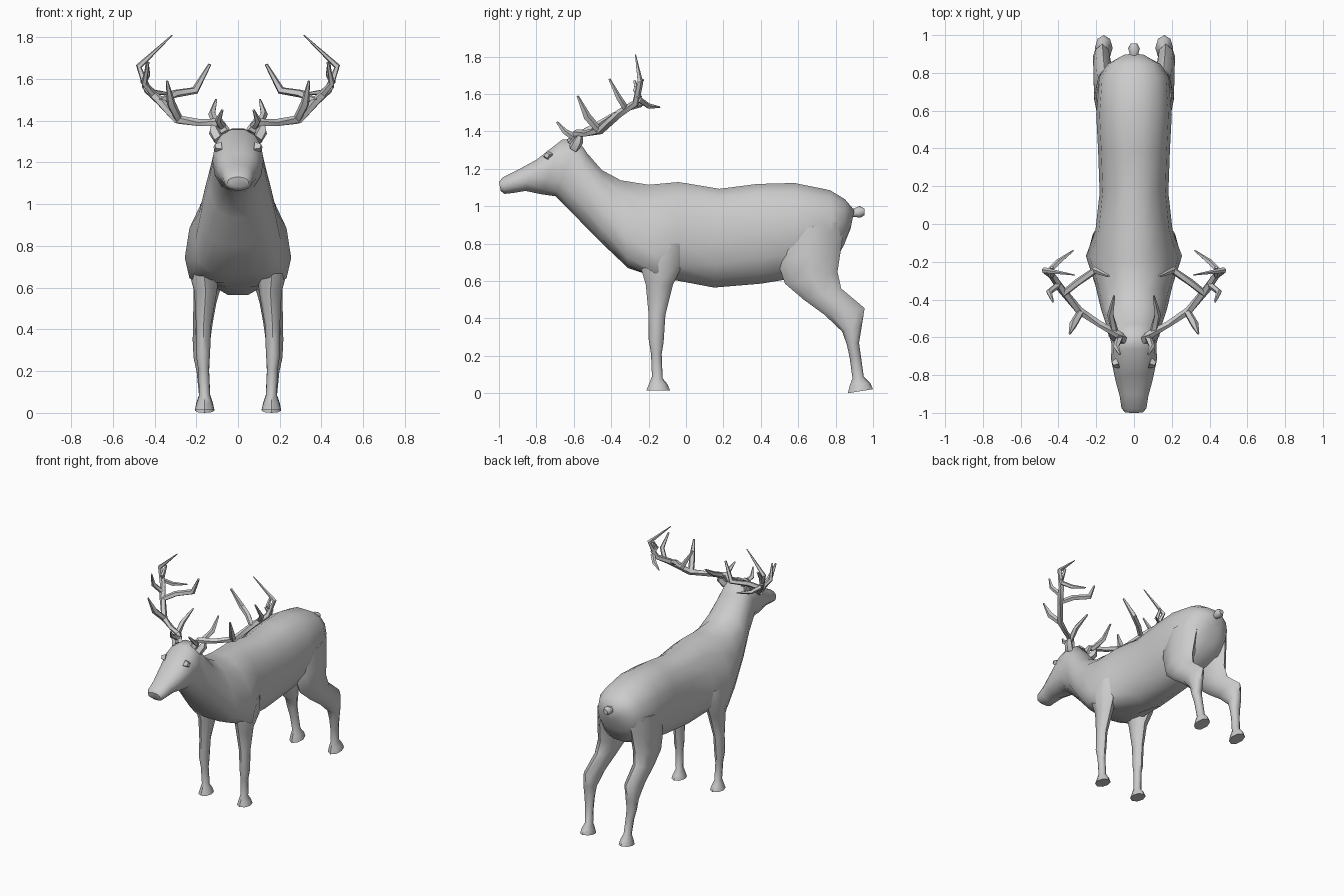
import bpy, bmesh, math
from mathutils import Vector

coat = bpy.data.materials.new("grey_coat")
coat.diffuse_color = (0.6, 0.6, 0.6, 1)


def finish(name, bm, angle=50):
    bmesh.ops.recalc_face_normals(bm, faces=bm.faces)
    me = bpy.data.meshes.new(name)
    bm.to_mesh(me)
    bm.free()
    ob = bpy.data.objects.new(name, me)
    bpy.context.collection.objects.link(ob)
    me.materials.append(coat)
    bpy.ops.object.select_all(action='DESELECT')
    ob.select_set(True)
    bpy.context.view_layer.objects.active = ob
    bpy.ops.object.shade_smooth_by_angle(angle=math.radians(angle))
    return ob


def skin(bm, rings):
    rings = [[bm.verts.new(p) for p in r] for r in rings]
    n = len(rings[0])
    for a, b in zip(rings, rings[1:]):
        for i in range(n):
            j = (i + 1) % n
            bm.faces.new((a[i], a[j], b[j], b[i]))
    bm.faces.new(rings[0])
    bm.faces.new(rings[-1])


def loft(name, sections, n, power=1.0, angle=50):
    """Sections: (y, z) of one rim end, (y, z) of the other, centre x, half width, skew."""
    bm = bmesh.new()
    rings = []
    for y1, z1, y2, z2, cx, w, skew in sections:
        ring = []
        for i in range(n):
            a = 2 * math.pi * i / n
            c, s = math.cos(a), math.sin(a)
            c = math.copysign(abs(c) ** power, c)
            s = math.copysign(abs(s) ** power, s)
            t = 0.5 + 0.5 * (s - skew * c * c)
            ring.append((cx + w * c, y2 + (y1 - y2) * t, z2 + (z1 - z2) * t))
        rings.append(ring)
    skin(bm, rings)
    return finish(name, bm, angle)


def rod(name, points, radii, n=5):
    bm = bmesh.new()
    pts = [Vector(p) for p in points]
    rings = []
    for i, p in enumerate(pts):
        d = (pts[min(i + 1, len(pts) - 1)] - pts[max(i - 1, 0)]).normalized()
        u = d.cross(Vector((0.3, 1, 0.2))).normalized()
        v = d.cross(u)
        rings.append([p + radii[i] * (u * math.cos(k * 2 * math.pi / n) + v * math.sin(k * 2 * math.pi / n))
                      for k in range(n)])
    skin(bm, rings)
    return finish(name, bm)


def mirror(ob):
    ob.modifiers.new("mirror", 'MIRROR')


# Torso, neck and head in one skin
loft("body", [
    (0.90, 0.98, 0.88, 0.88, 0, 0.06, 0),
    (0.85, 1.04, 0.845, 0.79, 0, 0.14, 0),
    (0.77, 1.09, 0.79, 0.69, 0, 0.185, 0),
    (0.58, 1.13, 0.58, 0.61, 0, 0.20, 0),
    (0.38, 1.125, 0.40, 0.58, 0, 0.19, 0),
    (0.18, 1.10, 0.15, 0.56, 0, 0.182, 0.05),
    (-0.04, 1.14, -0.04, 0.60, 0, 0.205, 0.25),
    (-0.20, 1.13, -0.16, 0.63, 0, 0.255, 0.55),
    (-0.35, 1.15, -0.31, 0.67, 0, 0.205, 0.35),
    (-0.45, 1.20, -0.45, 0.80, 0, 0.175, 0.15),
    (-0.53, 1.29, -0.58, 0.93, 0, 0.14, 0),
    (-0.58, 1.365, -0.70, 1.05, 0, 0.118, 0),
    (-0.66, 1.36, -0.77, 1.06, 0, 0.122, 0),
    (-0.80, 1.25, -0.86, 1.08, 0, 0.098, 0),
    (-0.90, 1.195, -0.92, 1.07, 0, 0.076, 0),
    (-0.98, 1.155, -0.97, 1.065, 0, 0.066, 0),
    (-1.0, 1.13, -0.99, 1.08, 0, 0.05, 0),
], 14, 0.88)

# Front legs
mirror(loft("front_leg", [
    (-0.26, 0.80, 0.0, 0.80, 0.16, 0.07, 0),
    (-0.25, 0.70, -0.02, 0.68, 0.165, 0.075, 0),
    (-0.215, 0.58, -0.07, 0.58, 0.155, 0.054, 0),
    (-0.20, 0.42, -0.11, 0.42, 0.165, 0.036, 0),
    (-0.20, 0.29, -0.12, 0.27, 0.168, 0.034, 0),
    (-0.187, 0.21, -0.13, 0.21, 0.165, 0.026, 0),
    (-0.182, 0.09, -0.125, 0.08, 0.16, 0.026, 0),
    (-0.20, 0.045, -0.10, 0.05, 0.16, 0.038, 0),
    (-0.212, 0.015, -0.085, 0.015, 0.16, 0.047, 0),
], 8))

# Hind legs, thigh to hoof
mirror(loft("hind_leg", [
    (0.50, 0.86, 0.85, 0.92, 0.12, 0.08, 0),
    (0.49, 0.70, 0.83, 0.78, 0.135, 0.075, 0),
    (0.53, 0.585, 0.81, 0.65, 0.145, 0.068, 0),
    (0.63, 0.50, 0.83, 0.56, 0.158, 0.055, 0),
    (0.74, 0.42, 0.955, 0.455, 0.168, 0.048, 0),
    (0.835, 0.33, 0.94, 0.36, 0.175, 0.042, 0),
    (0.86, 0.26, 0.925, 0.27, 0.175, 0.038, 0),
    (0.875, 0.19, 0.935, 0.20, 0.168, 0.03, 0),
    (0.89, 0.08, 0.95, 0.09, 0.16, 0.027, 0),
    (0.875, 0.04, 0.985, 0.055, 0.16, 0.04, 0),
    (0.865, 0.0, 1.0, 0.022, 0.16, 0.047, 0),
], 8))

# Tail
rod("tail", [(0, 0.85, 0.965), (0, 0.90, 0.965), (0, 0.93, 0.97), (0, 0.955, 0.97)],
    [0.025, 0.025, 0.033, 0.018], 8)

# Ears and eyes
mirror(rod("ear", [(0.09, -0.60, 1.31), (0.115, -0.575, 1.35), (0.12, -0.56, 1.395)], [0.03, 0.028, 0.006], 5))
mirror(rod("eye", [(0.085, -0.735, 1.27), (0.112, -0.745, 1.272)], [0.03, 0.016], 4))

# Antlers: main beam and tines
antlers = {
    "antler_beam": ([(0.06, -0.61, 1.34), (0.085, -0.585, 1.39), (0.18, -0.53, 1.39), (0.29, -0.46, 1.405),
                     (0.38, -0.35, 1.50), (0.435, -0.27, 1.55), (0.475, -0.245, 1.66), (0.315, -0.27, 1.81)],
                    [0.03, 0.022, 0.018, 0.022, 0.022, 0.02, 0.016, 0.003]),
    "brow_tine": ([(0.075, -0.60, 1.37), (0.095, -0.65, 1.40), (0.075, -0.69, 1.45)], [0.02, 0.016, 0.006]),
    "back_tine": ([(0.10, -0.575, 1.38), (0.125, -0.48, 1.43), (0.105, -0.38, 1.50)], [0.02, 0.018, 0.006]),
    "outer_tine": ([(0.28, -0.46, 1.40), (0.32, -0.53, 1.48), (0.34, -0.58, 1.59)], [0.02, 0.022, 0.006]),
    "inner_tine": ([(0.375, -0.37, 1.49), (0.30, -0.31, 1.53), (0.205, -0.245, 1.545), (0.135, -0.275, 1.67)],
                   [0.018, 0.02, 0.02, 0.008]),
    "side_tine": ([(0.40, -0.32, 1.52), (0.45, -0.36, 1.58), (0.43, -0.41, 1.68)], [0.018, 0.016, 0.006]),
    "rear_tine": ([(0.45, -0.25, 1.57), (0.40, -0.20, 1.535), (0.32, -0.14, 1.53)], [0.016, 0.015, 0.004]),
    "upper_tine": ([(0.455, -0.25, 1.58), (0.435, -0.27, 1.62), (0.435, -0.23, 1.68)], [0.016, 0.016, 0.008]),
}
for part, (points, radii) in antlers.items():
    mirror(rod(part, points, radii))
